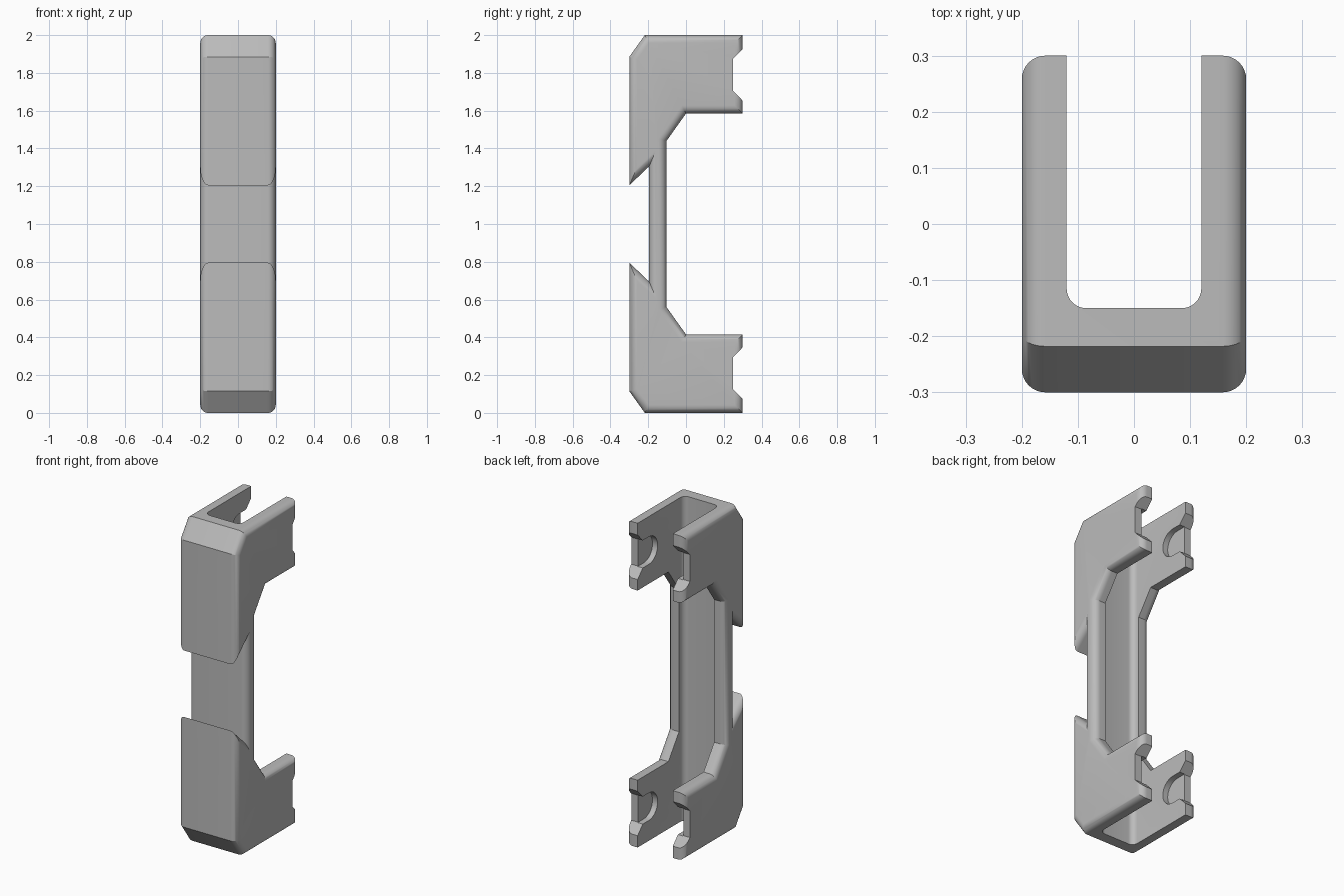
import bpy, bmesh, math
from mathutils import Vector

if "Cube" in bpy.data.objects:
    bpy.data.objects.remove(bpy.data.objects["Cube"], do_unlink=True)

grey = bpy.data.materials.new("light grey")
grey.use_nodes = True
COLOR = (0.5, 0.5, 0.5, 1)
grey.diffuse_color = COLOR
grey.node_tree.nodes["Principled BSDF"].inputs["Base Color"].default_value = COLOR


def prism(name, points, place, low, high, rounding=0):
    """Extrude a closed outline from low to high, rounding both rims if asked."""
    bm = bmesh.new()
    base = bm.faces.new([bm.verts.new(place(u, v, low)) for u, v in points])
    out = bmesh.ops.extrude_face_region(bm, geom=[base])
    shift = Vector(place(0, 0, high)) - Vector(place(0, 0, low))
    moved = [g for g in out["geom"] if isinstance(g, bmesh.types.BMVert)]
    bmesh.ops.translate(bm, verts=moved, vec=shift)
    bmesh.ops.recalc_face_normals(bm, faces=bm.faces)
    if rounding:
        caps = [f for f in bm.faces if abs(f.normal.x) > 0.9]
        rims = list({e for f in caps for e in f.edges})
        bmesh.ops.bevel(bm, geom=rims, offset=rounding, segments=8,
                        profile=0.5, affect='EDGES')
    mesh = bpy.data.meshes.new(name)
    bm.to_mesh(mesh)
    bm.free()
    mesh.materials.append(grey)
    obj = bpy.data.objects.new(name, mesh)
    bpy.context.collection.objects.link(obj)
    return obj


def along_x(u, v, w):
    return (w, u, v)


def along_z(u, v, w):
    return (u, v, w)


def arc(cx, cy, r, start, end, steps=16):
    angles = [math.radians(start + (end - start) * i / steps) for i in range(steps + 1)]
    return [(cx + r * math.cos(a), cy + r * math.sin(a)) for a in angles]


def flip(points):
    return [(y, 2 - z) for y, z in reversed(points)]


def cut(target, cutter):
    cutter.hide_render = True
    mod = target.modifiers.new("cut", 'BOOLEAN')
    mod.operation = 'DIFFERENCE'
    mod.solver = 'EXACT'
    mod.object = cutter
    bpy.context.view_layer.objects.active = target
    bpy.ops.object.modifier_apply(modifier=mod.name)
    bpy.data.objects.remove(cutter, do_unlink=True)


# Handle body: side outline of the upper half, mirrored to the lower half
upper = [(-0.195, 1.305), (-0.3, 1.205), (-0.3, 1.885), (-0.218, 2),
         (0.3, 2), (0.3, 1.585), (0, 1.585), (-0.103, 1.44)]
handle = prism("handle_bracket", upper + flip(upper), along_x, -0.2, 0.2, 0.042)

# Rounded vertical corners at the back of the arms come from the rim rounding;
# the channel runs the full height and opens at the back
channel = ([(-0.12, 0.5)] + arc(-0.085, -0.115, 0.035, 180, 270, 8)
           + arc(0.085, -0.115, 0.035, 270, 360, 8) + [(0.12, 0.5)])
cut(handle, prism("channel_cutter", channel, along_z, -0.5, 2.5))

# End notches between the tips, and round pockets on the inner wall faces
notch = [(0.36, 1.99), (0.248, 1.873), (0.248, 1.707), (0.36, 1.59)]
pocket = [(0.36, 1.875)] + arc(0.19, 1.79, 0.085, 90, 270) + [(0.36, 1.705)]
for shape in (notch, flip(notch)):
    cut(handle, prism("notch_cutter", shape, along_x, -0.4, 0.4))
for shape in (pocket, flip(pocket)):
    cut(handle, prism("pocket_cutter", shape, along_x, -0.155, 0.155))

# Smooth the fillets, keep the cut edges sharp
bpy.ops.object.select_all(action='DESELECT')
handle.select_set(True)
bpy.context.view_layer.objects.active = handle
bpy.ops.object.shade_smooth_by_angle(angle=math.radians(25))
